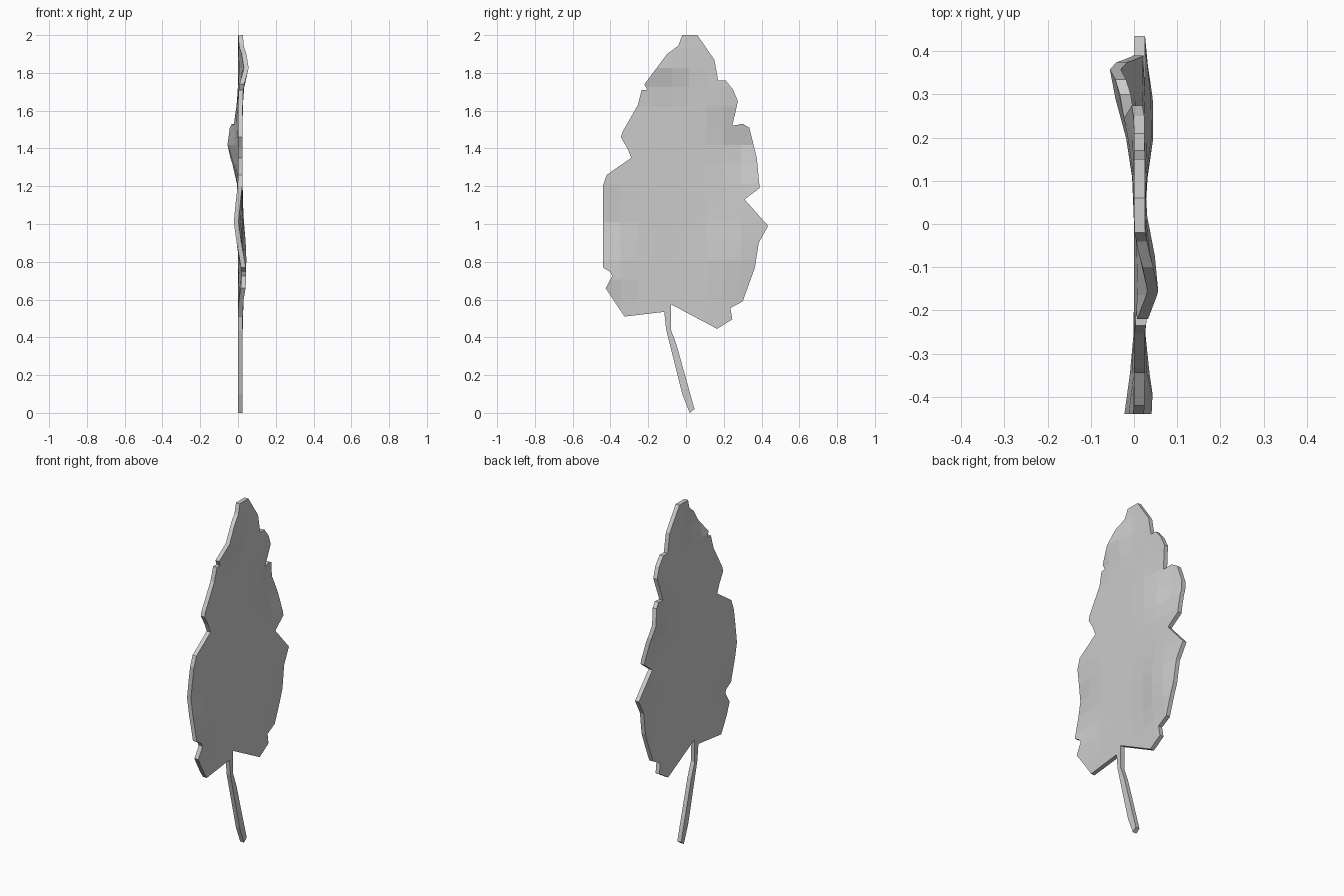
import bpy, bmesh, math

THICK = 0.025

# Leaf outline with stem, as (y, z), clockwise from the tip
OUTLINE = [
    (-0.02, 2.0), (0.06, 2.0), (0.15, 1.87), (0.17, 1.76), (0.21, 1.76), (0.25, 1.71),
    (0.275, 1.65), (0.245, 1.52), (0.30, 1.53), (0.335, 1.51), (0.375, 1.35), (0.39, 1.19),
    (0.31, 1.13), (0.435, 0.99), (0.385, 0.90), (0.365, 0.77), (0.30, 0.59), (0.235, 0.555),
    (0.245, 0.495), (0.165, 0.445), (-0.08, 0.575), (-0.08, 0.44), (-0.05, 0.36),
    (0.045, 0.02), (0.02, 0.0), (-0.02, 0.10), (-0.105, 0.44), (-0.115, 0.535),
    (-0.325, 0.51), (-0.425, 0.66), (-0.39, 0.725), (-0.40, 0.745), (-0.44, 0.77),
    (-0.44, 1.20), (-0.42, 1.26), (-0.29, 1.35), (-0.31, 1.40), (-0.345, 1.46),
    (-0.335, 1.49), (-0.255, 1.63), (-0.235, 1.71), (-0.205, 1.71), (-0.22, 1.74),
    (-0.10, 1.90), (-0.04, 1.945)]

# Bends of the blade: (y, z, y radius, z radius, x offset)
BENDS = [
    (0.38, 1.44, 0.17, 0.15, -0.058),   # curled lobe, upper right
    (-0.14, 1.84, 0.12, 0.10, 0.032),   # tip, left edge
    (-0.46, 1.02, 0.12, 0.12, -0.023),  # left edge, middle
    (-0.43, 0.72, 0.11, 0.11, 0.020),   # left edge, low
    (0.24, 0.82, 0.12, 0.18, 0.022),    # low right
]


def bend(y, z):
    return sum(a * math.exp(-((y - cy) / ry) ** 2 - ((z - cz) / rz) ** 2)
               for cy, cz, ry, rz, a in BENDS)


bm = bmesh.new()
bm.faces.new([bm.verts.new((0, y, z)) for y, z in OUTLINE])


def slice_at(co, no):
    geom = bm.verts[:] + bm.edges[:] + bm.faces[:]
    bmesh.ops.bisect_plane(bm, geom=geom, dist=1e-5, plane_co=co, plane_no=no)


# Cut the blade into a coarse grid
for i in range(14):
    slice_at((0, 0, 0.603 + i * 0.102), (0, 0, 1))
for i in range(8):
    slice_at((0, -0.347 + i * 0.091, 0), (0, 1, 0))

# Bend, then give it thickness
for v in bm.verts:
    v.co.x = bend(v.co.y, v.co.z)
ext = bmesh.ops.extrude_face_region(bm, geom=bm.faces[:], use_keep_orig=True)
for v in ext["geom"]:
    if isinstance(v, bmesh.types.BMVert):
        v.co.x += THICK
bmesh.ops.recalc_face_normals(bm, faces=bm.faces[:])

mesh = bpy.data.meshes.new("leaf")
bm.to_mesh(mesh)
bm.free()
leaf = bpy.data.objects.new("leaf", mesh)
bpy.context.collection.objects.link(leaf)
